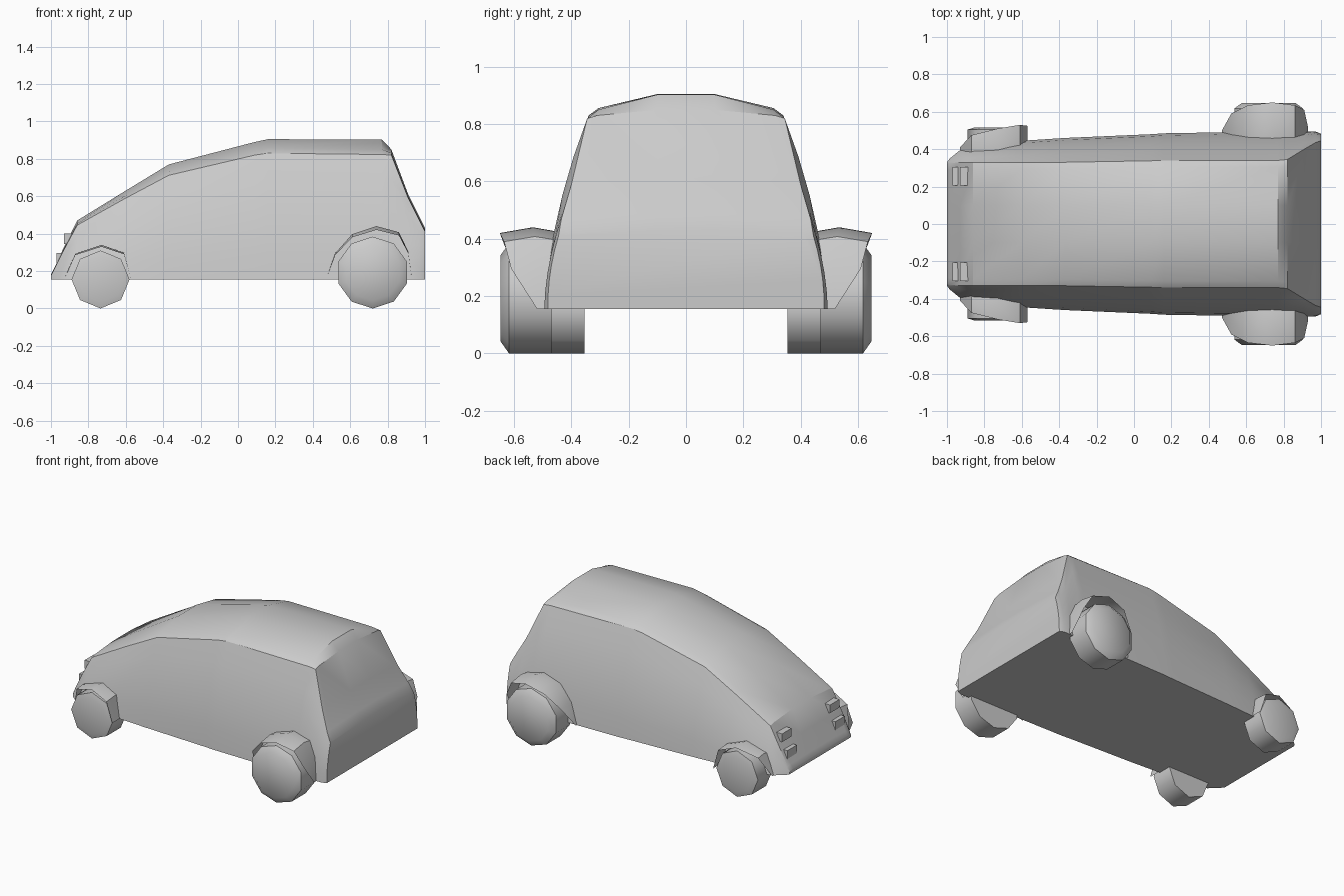
import bpy, bmesh
from math import pi, sin, cos, radians

if "Cube" in bpy.data.objects:
    bpy.data.objects.remove(bpy.data.objects["Cube"])

FLOOR = 0.155


def finish(name, bm, angle=35):
    bmesh.ops.recalc_face_normals(bm, faces=bm.faces[:])
    me = bpy.data.meshes.new(name)
    bm.to_mesh(me)
    bm.free()
    me.shade_smooth()
    me.set_sharp_from_angle(angle=radians(angle))
    ob = bpy.data.objects.new(name, me)
    bpy.context.collection.objects.link(ob)
    return ob


def loft(bm, rows, closed=False, caps=False):
    loops = [[bm.verts.new(p) for p in r] for r in rows]
    n = len(rows[0])
    for a, b in zip(loops, loops[1:]):
        for i in range(n if closed else n - 1):
            j = (i + 1) % n
            bm.faces.new((a[i], a[j], b[j], b[i]))
    if caps:
        bm.faces.new(loops[0])
        bm.faces.new(loops[-1])


# Body shell: x, roof height, shoulder half width, crown drop, sill half width
stations = [
    (-1.0, .18, .32, .005, .33), (-.985, .21, .325, .006, .35),
    (-.93, .33, .33, .015, .395), (-.86, .47, .33, .025, .42),
    (-.6, .63, .33, .04, .445), (-.37, .77, .33, .058, .46),
    (.09, .89, .338, .07, .48), (.16, .905, .34, .075, .485),
    (.77, .903, .34, .08, .495), (.82, .85, .345, .03, .495),
    (.91, .61, .40, .02, .495), (.97, .49, .435, .02, .495),
    (1.0, .43, .445, .02, .482),
]


def section(x, top, edge, drop, sill):
    half = [(.10, top), (edge - .035, top - .65 * drop)]
    low = top - drop
    for t in (0, .2, .4, .6, .8, 1):
        bulge = .11 * t * (1 - t) * (low - FLOOR) / .67
        half.append((edge + (sill - edge) * t + bulge, low + (FLOOR - low) * t))
    return [(x, y, z) for y, z in half] + [(x, -y, z) for y, z in reversed(half)]


bm = bmesh.new()
loft(bm, [section(*s) for s in stations], closed=True, caps=True)
finish("car_body", bm, 32)


# Wheels: faceted discs with a slightly raised hub
def wheel(name, side, x, r, sides, inner, outer, hub):
    bm = bmesh.new()
    rows = [[(x + k * r * sin(2 * pi * i / sides), side * y, r + k * r * cos(2 * pi * i / sides))
             for i in range(sides)]
            for y, k in ((inner, 1), (outer, 1), (outer + hub, .78))]
    loft(bm, rows, closed=True, caps=True)
    finish(name, bm, 50)


# Fenders: arched sheets from the body out to a flared lip
def fender(name, side, lip, root, lift):
    bm = bmesh.new()
    peak = max(p[2] for p in lip)
    rows = [[(x, side * root, z) for x, y, z in lip],
            [(x, side * (root + (y - root) * .5),
              z + lift * (z - FLOOR) / (peak - FLOOR)) for x, y, z in lip],
            [(x, side * y, z) for x, y, z in lip]]
    loft(bm, rows)
    finish(name, bm, 45)


rear_lip = [(.47, .50, FLOOR), (.52, .59, .285), (.61, .635, .38), (.74, .65, .42),
            (.86, .635, .39), (.91, .61, .295), (.93, .52, FLOOR)]
front_lip = [(-.93, .41, FLOOR), (-.87, .475, .285), (-.73, .51, .33),
             (-.61, .53, .29), (-.57, .525, FLOOR)]

for side, tag in ((-1, "right"), (1, "left")):
    wheel(f"front_wheel_{tag}", side, -.735, .155, 8, .355, .505, .01)
    wheel(f"rear_wheel_{tag}", side, .72, .192, 10, .47, .618, .03)
    fender(f"front_fender_{tag}", side, front_lip, .36, .01)
    fender(f"rear_fender_{tag}", side, rear_lip, .42, .02)
    # Headlamp slats on the sloping nose
    for i, (x, z) in enumerate(((-.97, .27), (-.93, .372))):
        bm = bmesh.new()
        bmesh.ops.create_cube(bm, size=1)
        for v in bm.verts:
            v.co = (x + .03 + v.co.x * .06, side * (.255 + v.co.y * side * .1), z + v.co.z * .055)
        finish(f"headlamp_slat_{tag}_{i + 1}", bm)
